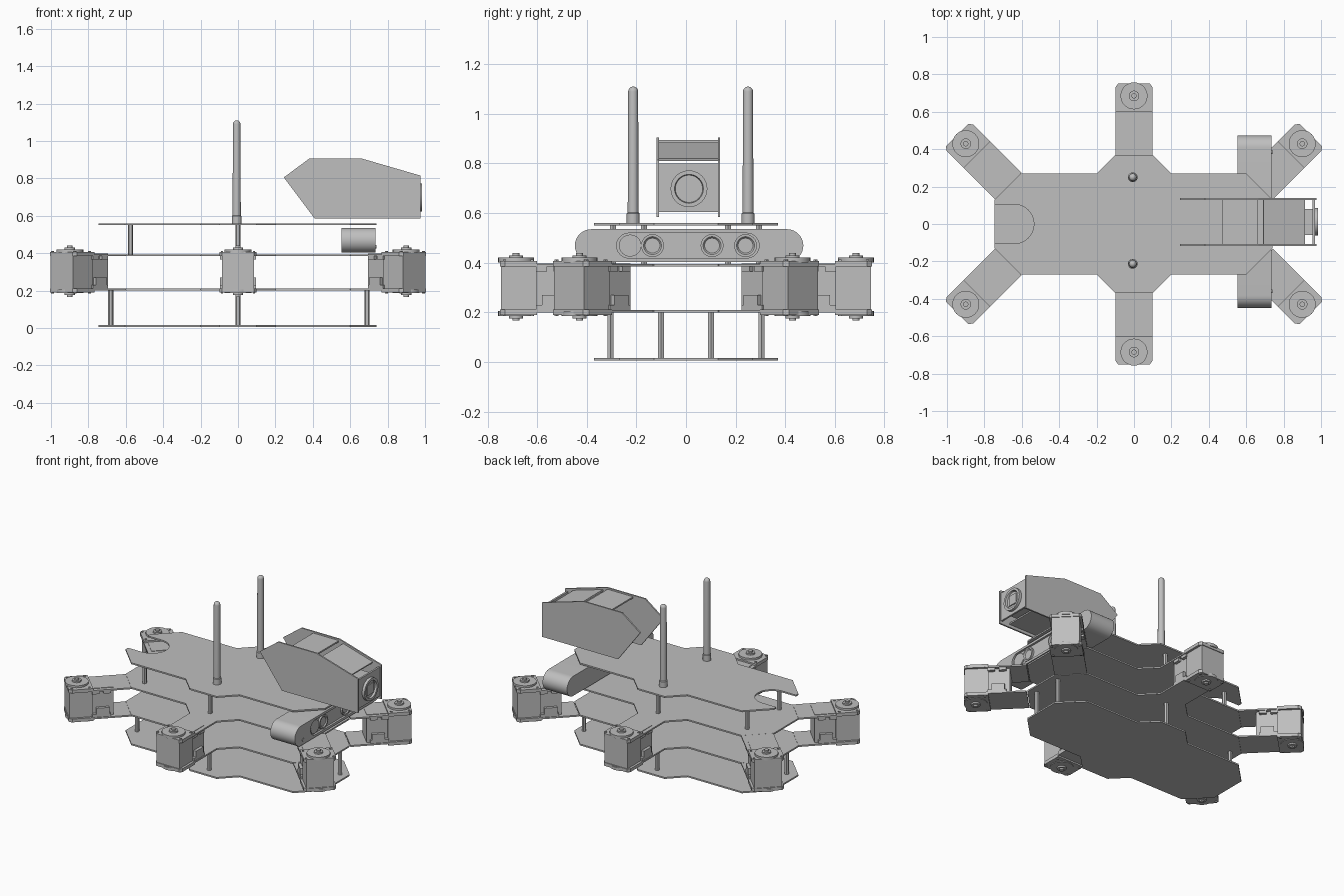
import bpy, bmesh, math
from mathutils import Matrix, Vector

if "Cube" in bpy.data.objects:
    bpy.data.objects.remove(bpy.data.objects["Cube"])

grey = bpy.data.materials.new("plain grey")
grey.use_nodes = True
COLOUR = (0.52, 0.52, 0.52, 1)
grey.diffuse_color = COLOUR
grey.node_tree.nodes["Principled BSDF"].inputs["Base Color"].default_value = COLOUR


def finish(name, bm, matrix=None, smooth=False):
    """Turn a bmesh into a named grey object."""
    bmesh.ops.recalc_face_normals(bm, faces=bm.faces)
    mesh = bpy.data.meshes.new(name)
    bm.to_mesh(mesh)
    bm.free()
    if matrix:
        mesh.transform(matrix)
    mesh.materials.append(grey)
    ob = bpy.data.objects.new(name, mesh)
    bpy.context.collection.objects.link(ob)
    if smooth:
        bpy.ops.object.select_all(action='DESELECT')
        ob.select_set(True)
        bpy.context.view_layer.objects.active = ob
        bpy.ops.object.shade_smooth_by_angle(angle=math.radians(35))
    return ob


def add_box(bm, lo, hi):
    lo, hi = Vector(lo), Vector(hi)
    m = Matrix.Translation((lo + hi) / 2) @ Matrix.Diagonal((*(hi - lo), 1))
    bmesh.ops.create_cube(bm, size=1, matrix=m)


def add_prism(bm, outline, depth, at=0):
    """Extrude a flat outline along z."""
    face = bm.faces.new([bm.verts.new((x, y, at)) for x, y in outline])
    new = bmesh.ops.extrude_face_region(bm, geom=[face])["geom"]
    verts = [v for v in new if isinstance(v, bmesh.types.BMVert)]
    bmesh.ops.translate(bm, verts=verts, vec=(0, 0, depth))


def add_lathe(bm, profile, x=0, y=0, steps=32):
    """Spin (radius, z) points around the z axis."""
    verts = [bm.verts.new((x + r, y, z)) for r, z in profile]
    edges = [bm.edges.new(p) for p in zip(verts, verts[1:])]
    bmesh.ops.spin(bm, geom=verts + edges, cent=(x, y, 0), axis=(0, 0, 1),
                   angle=math.tau, steps=steps, use_duplicate=False)
    bmesh.ops.remove_doubles(bm, verts=bm.verts, dist=1e-5)


def arc(cx, cy, r, start, end, n=16):
    angles = [math.radians(start + (end - start) * i / n) for i in range(n + 1)]
    return [(cx + r * math.cos(a), cy + r * math.sin(a)) for a in angles]


# Deck plates: one half outline, mirrored across y
half = [(0.74, 0.13), (0.6, 0.27), (0.2, 0.27), (0.1, 0.37),
        (-0.1, 0.37), (-0.2, 0.27), (-0.605, 0.27), (-0.745, 0.13)]
mirrored = [(x, -y) for x, y in reversed(half)]
slot = arc(-0.64, 0, 0.105, 90, -90)
slot = [(-0.745, 0.105)] + slot + [(-0.745, -0.105)]
for name, z, notch in (("bottom_deck", 0.005, []), ("lower_arm_deck", 0.2, []),
                       ("upper_arm_deck", 0.384, []), ("top_deck", 0.55, slot)):
    bm = bmesh.new()
    add_prism(bm, half + notch + mirrored, 0.01, z)
    finish(name, bm)

# Six arms, each built along +y from its deck edge, then turned into place
arm_frames = [(0, 0, 0), (0, 0, 180)]
arm_frames += [(sx * 0.415, sy * -0.055, a) for sx, sy, a in
               ((1, 1, -45), (-1, 1, 45), (1, -1, -135), (-1, -1, 135))]
lid = [(-0.1, 0.6), (0.1, 0.6), (0.1, 0.73), (0.085, 0.75),
       (-0.085, 0.75), (-0.1, 0.73)]
for number, (x, y, angle) in enumerate(arm_frames, 1):
    place = Matrix.Translation((x, y, 0)) @ Matrix.Rotation(math.radians(angle), 4, 'Z')

    # Arm blades continuing the two middle decks
    bm = bmesh.new()
    for z in (0.2, 0.384):
        add_box(bm, (-0.1, 0.365, z), (0.1, 0.615, z + 0.01))
    finish(f"arm_blades_{number}", bm, place)

    # Servo case with lids, side connectors and mounting tabs
    bm = bmesh.new()
    add_box(bm, (-0.075, 0.47, 0.203), (0.075, 0.61, 0.397))
    add_box(bm, (-0.085, 0.6, 0.205), (0.085, 0.745, 0.397))
    add_prism(bm, lid, 0.022, 0.19)
    add_prism(bm, lid, 0.022, 0.385)
    for s in (-1, 1):
        xs = sorted((s * 0.07, s * 0.095))
        add_box(bm, (xs[0], 0.5, 0.21), (xs[1], 0.58, 0.27))
        for y0 in (0.49, 0.56):
            for z0 in (0.21, 0.365):
                add_box(bm, (xs[0], y0, z0), (xs[1], y0 + 0.045, z0 + 0.02))
        for z0 in (0.185, 0.407):
            for y0 in (0.615, 0.725):
                add_box(bm, (s * 0.085 - 0.006, y0, z0), (s * 0.085 + 0.006, y0 + 0.012, z0 + 0.005))
    finish(f"servo_case_{number}", bm, place)

    # Round horns above and below
    bm = bmesh.new()
    up = [(0, 0.4), (0.072, 0.4), (0.072, 0.42), (0.028, 0.42), (0.028, 0.43),
          (0.014, 0.43), (0.014, 0.44), (0, 0.44)]
    add_lathe(bm, up, 0, 0.685)
    add_lathe(bm, [(r, 0.606 - z) for r, z in up], 0, 0.685)
    finish(f"servo_horns_{number}", bm, place, True)

# Standoffs between decks
for name, spots, z0, z1 in (
        ("lower_standoffs", [(-0.68, 0.1), (0.69, 0.1), (0, 0.305)], 0.01, 0.205),
        ("upper_standoffs", [(-0.575, 0.17), (0, 0.295)], 0.39, 0.555)):
    bm = bmesh.new()
    for x, y in spots:
        for s in (-1, 1):
            add_lathe(bm, [(0, z0), (0.014, z0), (0.014, z1), (0, z1)], x, s * y, 6)
    finish(name, bm)

# Antennas with a knurled foot and a rounded tip
for name, y in (("left_antenna", 0.25), ("right_antenna", -0.213)):
    bm = bmesh.new()
    tip = [(r, z) for r, z in arc(0, 1.09, 0.02, 0, 90, 8)]
    tip[-1] = (0, 1.11)
    add_lathe(bm, [(0, 0.555), (0.026, 0.555), (0.026, 0.598), (0.022, 0.602)] + tip, -0.007, y, 24)
    finish(name, bm, None, True)

# Sensor bar: rounded bar lying across the front; local x -> y, y -> z, z -> x
ACROSS = Matrix(((0, 0, 1, 0), (1, 0, 0, 0), (0, 1, 0, 0), (0, 0, 0, 1)))


def stadium(left, right, cy, r):
    return arc(right - r, cy, r, -90, 90) + arc(left + r, cy, r, 90, 270)


bm = bmesh.new()
add_prism(bm, stadium(-0.448, 0.473, 0.469, 0.066), 0.182, 0.554)
bar = finish("sensor_bar", bm, ACROSS)
bm = bmesh.new()
add_prism(bm, stadium(-0.28, 0.295, 0.469, 0.05), 0.1, 0.722)
cutter = finish("sensor_recess_cutter", bm, ACROSS)
cutter.hide_render = True
cutter.hide_set(True)
cut = bar.modifiers.new("recess", 'BOOLEAN')
cut.object = cutter
cut.solver = 'EXACT'
bpy.context.view_layer.objects.active = bar
bpy.ops.object.modifier_apply(modifier="recess")
bpy.data.objects.remove(cutter)
bpy.ops.object.select_all(action='DESELECT')
bar.select_set(True)
bpy.ops.object.shade_smooth_by_angle(angle=math.radians(35))

bm = bmesh.new()
for y in (-0.135, 0.105, 0.24):
    add_lathe(bm, [(0, 0.727), (0.03, 0.727), (0.036, 0.734), (0.046, 0.734), (0.046, 0.7)], y, 0.469)
add_prism(bm, stadium(-0.27, -0.18, 0.469, 0.044), 0.03, 0.7)
finish("sensor_lenses", bm, ACROSS, True)
bm = bmesh.new()
for y in (-0.36, 0.385):
    add_lathe(bm, [(0, 0.74), (0.01, 0.74), (0.01, 0.73)], y, 0.435, 12)
finish("sensor_screws", bm, ACROSS, True)

# Camera housing: two side plates cut from the same profile; local y -> z
UPRIGHT = Matrix.Rotation(math.radians(90), 4, 'X')
side = [(0.245, 0.805), (0.38, 0.905), (0.665, 0.905),
        (0.975, 0.815), (0.975, 0.585), (0.41, 0.585)]
for name, y in (("left_housing_side", 0.138), ("right_housing_side", -0.108)):
    bm = bmesh.new()
    add_prism(bm, side, 0.01, -y)
    finish(name, bm, UPRIGHT)

# Panels spanning the gap between the sides
bm = bmesh.new()
panels = [[(0.47, 0.885), (0.66, 0.885), (0.66, 0.895), (0.47, 0.895)],
          [(0.69, 0.874), (0.91, 0.81), (0.913, 0.82), (0.693, 0.884)],
          [(0.955, 0.605), (0.967, 0.605), (0.967, 0.8), (0.955, 0.8)],
          [(0.6, 0.605), (0.9, 0.605), (0.9, 0.615), (0.6, 0.615)]]
for outline in panels:
    add_prism(bm, outline, 0.244, -0.133)
finish("housing_panels", bm, UPRIGHT)

# Camera body, lens barrel and square lens window
bm = bmesh.new()
add_box(bm, (0.8, -0.06, 0.63), (0.957, 0.08, 0.77))
finish("camera_body", bm)
bm = bmesh.new()
add_lathe(bm, [(0, 0.972), (0.055, 0.972), (0.058, 0.985), (0.074, 0.985), (0.074, 0.96)], 0.012, 0.698, 40)
finish("lens_ring", bm, ACROSS, True)
bm = bmesh.new()
add_box(bm, (0.97, -0.022, 0.664), (0.978, 0.046, 0.732))
finish("lens_window", bm)
